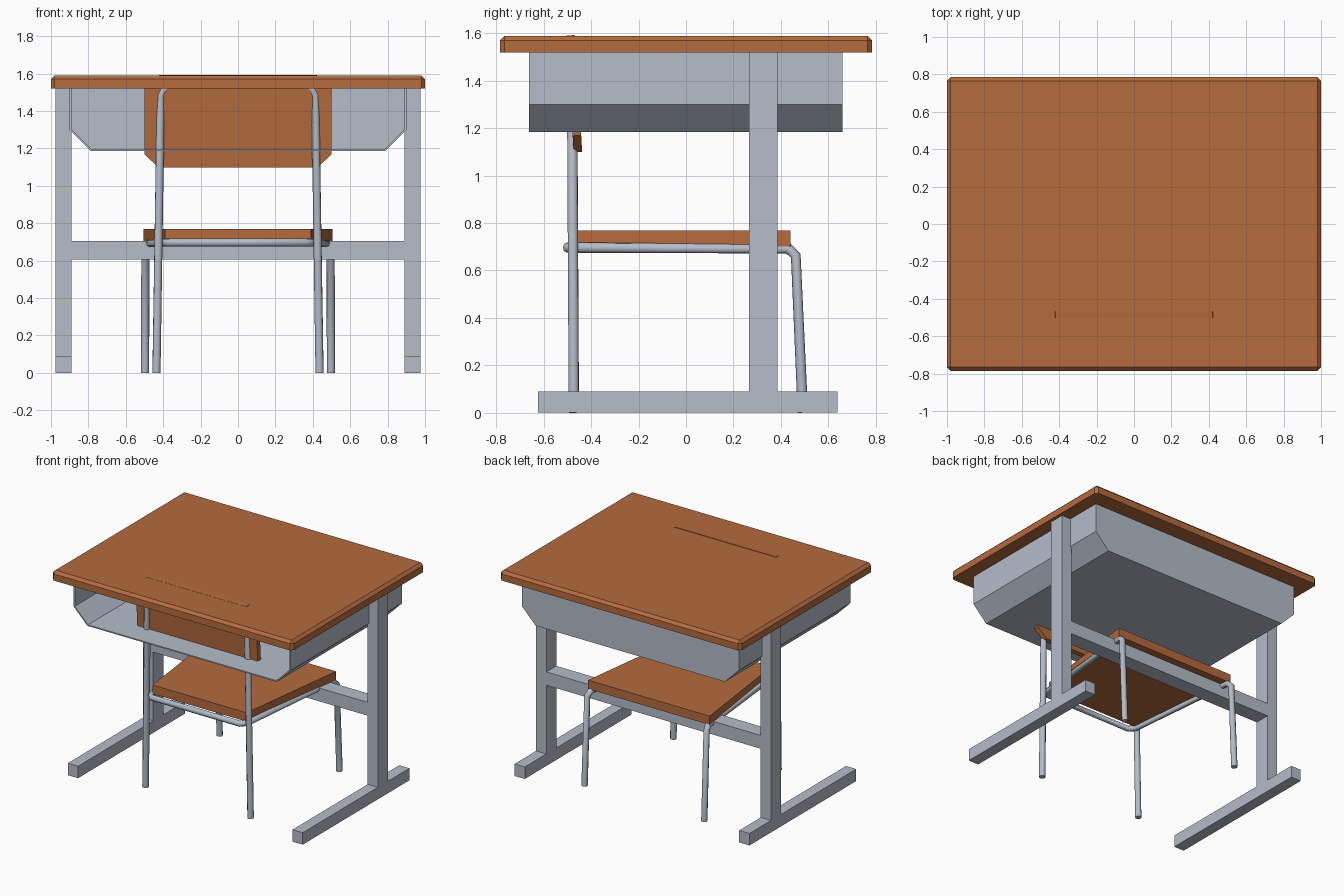
import bpy, bmesh
from mathutils import Vector

if "Cube" in bpy.data.objects:
    bpy.data.objects.remove(bpy.data.objects["Cube"])


def material(name, rgb):
    m = bpy.data.materials.new(name)
    m.diffuse_color = (*rgb, 1)
    m.use_nodes = True
    m.node_tree.nodes["Principled BSDF"].inputs["Base Color"].default_value = m.diffuse_color
    return m


WOOD = material("brown wood", (0.46, 0.147, 0.048))
METAL = material("blue grey metal", (0.46, 0.51, 0.59))


def finish(name, bm, mat):
    bmesh.ops.recalc_face_normals(bm, faces=bm.faces[:])
    me = bpy.data.meshes.new(name)
    bm.to_mesh(me)
    bm.free()
    me.materials.append(mat)
    ob = bpy.data.objects.new(name, me)
    bpy.context.collection.objects.link(ob)
    return ob


def prism(points, offset):
    """Closed solid from a flat outline swept along offset."""
    bm = bmesh.new()
    face = bm.faces.new([bm.verts.new(p) for p in points])
    new = bmesh.ops.extrude_face_region(bm, geom=[face], use_keep_orig=True)
    bmesh.ops.translate(bm, vec=offset,
                        verts=[v for v in new["geom"] if isinstance(v, bmesh.types.BMVert)])
    bmesh.ops.recalc_face_normals(bm, faces=bm.faces[:])
    return bm


def box_bm(x0, x1, y0, y1, z0, z1):
    return prism([(x0, y0, z0), (x1, y0, z0), (x1, y1, z0), (x0, y1, z0)], (0, 0, z1 - z0))


def tube(name, half_path, radius):
    """Eight-sided bent tube: half a path, mirrored across x."""
    path = half_path + [(-x, y, z) for x, y, z in reversed(half_path)]
    cu = bpy.data.curves.new(name, "CURVE")
    cu.dimensions = "3D"
    cu.bevel_depth = radius
    cu.bevel_resolution = 2
    cu.use_fill_caps = True
    sp = cu.splines.new("POLY")
    sp.points.add(len(path) - 1)
    for p, co in zip(sp.points, path):
        p.co = (*co, 1)
    sp.use_smooth = True
    cu.materials.append(METAL)
    ob = bpy.data.objects.new(name, cu)
    bpy.context.collection.objects.link(ob)
    bpy.ops.object.select_all(action="DESELECT")
    ob.select_set(True)
    bpy.context.view_layer.objects.active = ob
    bpy.ops.object.convert(target="MESH")
    bpy.ops.object.shade_smooth_by_angle(angle=0.87)


# Desk top: chamfered upper rim and corners, flat underside
bm = box_bm(-1, 1, -0.785, 0.785, 1.52, 1.59)
edges = [e for e in bm.edges if max(v.co.z for v in e.verts) > 1.58]
bmesh.ops.bevel(bm, geom=edges, offset=0.02, segments=1, affect="EDGES")
finish("desk_top", bm, WOOD)

# Book tray: thin shell, open at the front and under the top
half = [(0.785, 1.185), (0.9, 1.30), (0.9, 1.521)]
outline = half + [(-x, z) for x, z in reversed(half)]
bm = prism([(x, -0.663, z) for x, z in outline], (0, 1.323, 0))
bm.normal_update()
bmesh.ops.delete(bm, geom=[f for f in bm.faces if f.normal.y < -0.9 or f.normal.z > 0.9],
                 context="FACES_ONLY")
me = bpy.data.meshes.new("book_tray")
bm.to_mesh(me)
bm.free()
me.materials.append(METAL)
tray = bpy.data.objects.new("book_tray", me)
bpy.context.collection.objects.link(tray)
mod = tray.modifiers.new("thickness", "SOLIDIFY")
mod.thickness = 0.01
mod.offset = -1

# Desk frame: uprights, floor bars and crossbar
for side, s in (("left", -1), ("right", 1)):
    x0, x1 = sorted((0.89 * s, 0.975 * s))
    finish(side + "_desk_upright", box_bm(x0, x1, 0.265, 0.385, 0.09, 1.52), METAL)
    finish(side + "_desk_foot", box_bm(x0, x1, -0.625, 0.64, 0, 0.09), METAL)
finish("desk_crossbar", box_bm(-0.89, 0.89, 0.266, 0.384, 0.605, 0.705), METAL)

# Chair seat: wider toward the desk's rear
finish("seat", prism([(-0.39, -0.455, 0.702), (0.39, -0.455, 0.702),
                      (0.505, 0.44, 0.702), (-0.505, 0.44, 0.702)], (0, 0, 0.066)), WOOD)

# Chair backrest: board with cut corners, leaning back slightly
half = [(0.425, 1.10), (0.50, 1.17), (0.50, 1.52), (0.42, 1.593)]
outline = half + [(-x, z) for x, z in reversed(half)]
finish("backrest", prism([(x, -0.438 - 0.06 * (z - 1.10), z) for x, z in outline],
                         (0, -0.036, -0.002)), WOOD)

# Chair tubes: back frame and seat frame with its legs
tube("chair_back_frame", [(0.436, -0.473, 0), (0.413, -0.481, 1.485), (0.398, -0.482, 1.515),
                          (0.355, -0.482, 1.55)], 0.023)
tube("chair_seat_frame", [(0.497, 0.493, 0), (0.495, 0.463, 0.662), (0.485, 0.432, 0.692),
                          (0.40, -0.455, 0.696), (0.365, -0.50, 0.697)], 0.022)
